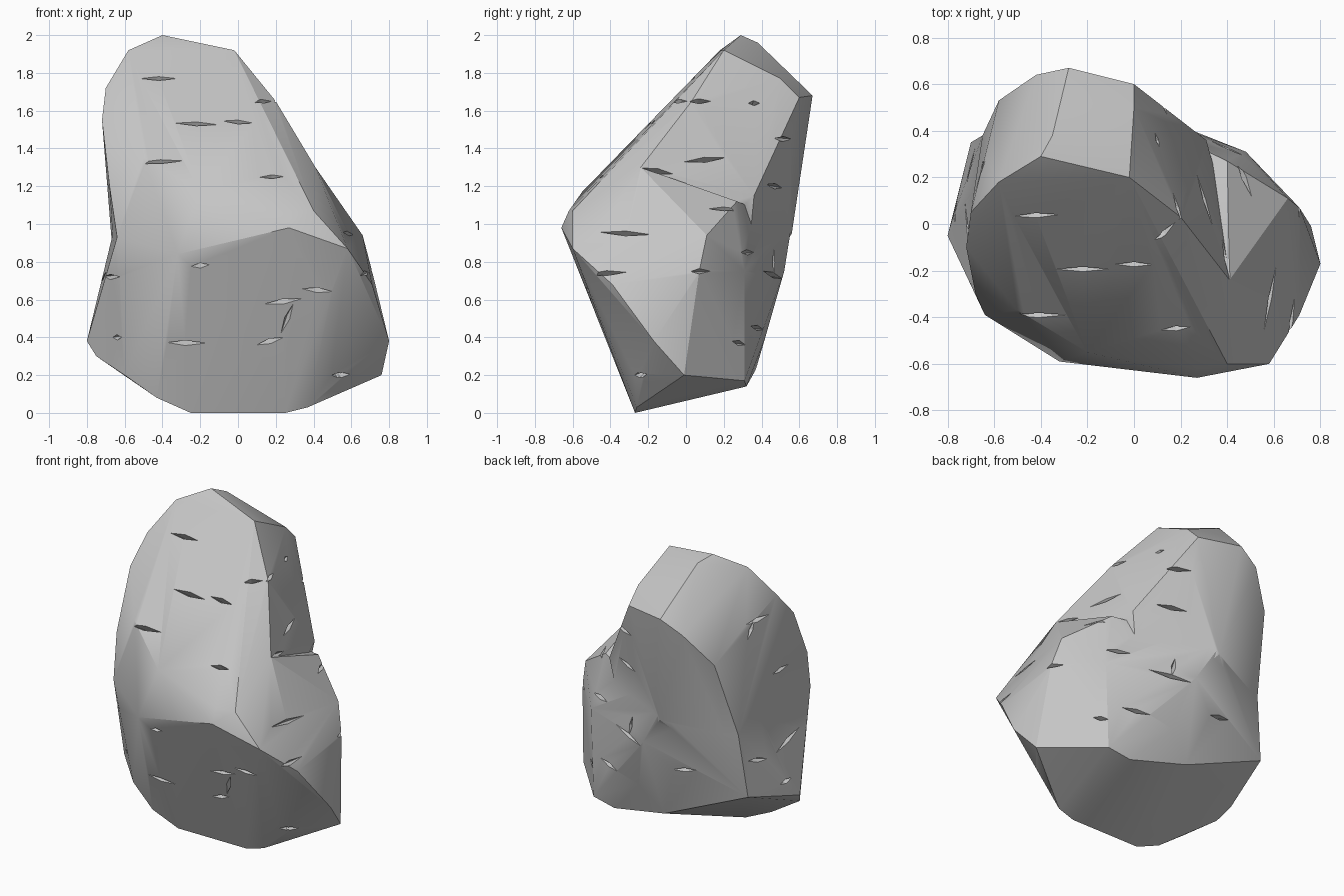
import bpy, bmesh, math
from mathutils import Vector, Matrix
from mathutils.bvhtree import BVHTree

cube = bpy.data.objects.get("Cube")
if cube:
    bpy.data.objects.remove(cube, do_unlink=True)

stone = bpy.data.materials.new("stone_grey")
stone.use_nodes = True
stone.diffuse_color = (0.56, 0.56, 0.56, 1)
stone.node_tree.nodes["Principled BSDF"].inputs["Base Color"].default_value = (0.56, 0.56, 0.56, 1)


def add_object(name, bm):
    bmesh.ops.recalc_face_normals(bm, faces=bm.faces)
    mesh = bpy.data.meshes.new(name)
    bm.to_mesh(mesh)
    bm.free()
    mesh.materials.append(stone)
    obj = bpy.data.objects.new(name, mesh)
    bpy.context.collection.objects.link(obj)
    return obj


def hull_block(name, points):
    """Chiselled convex block spanned by its corner points."""
    bm = bmesh.new()
    for p in points:
        bm.verts.new(p)
    bmesh.ops.convex_hull(bm, input=bm.verts)
    loose = [v for v in bm.verts if not v.link_faces]
    bmesh.ops.delete(bm, geom=loose, context='VERTS')
    return add_object(name, bm)


def apply_boolean(target, tool, operation):
    mod = target.modifiers.new("cut", 'BOOLEAN')
    mod.operation, mod.solver, mod.object = operation, 'EXACT', tool
    mod.use_self = True
    bpy.context.view_layer.update()
    graph = bpy.context.evaluated_depsgraph_get()
    mesh = bpy.data.meshes.new_from_object(target.evaluated_get(graph))
    target.modifiers.clear()
    target.data = mesh
    bpy.data.objects.remove(tool, do_unlink=True)


# Leaning upper block: crown, sloping front, ridge and waist
rock = hull_block("rock", [
    (-.4, .29, 2), (-.58, .18, 1.92), (-.35, .38, 1.96), (-.02, .2, 1.92), (0, .5, 1.77),
    (0, .6, 1.67), (-.28, .67, 1.68), (-.42, .64, 1.6), (-.58, .53, 1.4), (-.7, .05, 1.72),
    (-.72, -.1, 1.55), (-.5, -.37, 1.35), (-.68, -.3, 1.2), (.2, .03, 1.65), (.41, -.24, 1.3),
    (-.2, -.55, 1.17), (.27, -.62, 1.07), (.4, -.6, 1.07), (.27, -.66, .98), (-.32, -.59, .84),
    (-.64, -.39, .93), (.58, -.6, .87), (.31, .36, 1.15), (-.2, .58, 1.2), (-.2, .56, .95),
    (-.67, .22, 1.26), (-.65, .38, .9), (-.64, .3, .55), (.2, .3, .5)])

# Wide lower block: undercut front, flared sides and tilted base
lower = hull_block("lower_block", [
    (-.32, -.59, .84), (.27, -.66, .98), (.58, -.6, .87), (-.7, -.25, .7), (-.64, -.39, .93),
    (-.8, -.05, .38), (-.78, .02, .46), (-.7, .35, .49), (-.75, -.12, .3), (-.6, -.24, .2),
    (-.43, -.28, .08), (-.25, -.27, 0), (.25, -.27, 0), (.37, -.26, .03), (.76, -.01, .2),
    (.8, -.17, .38), (.71, -.39, .68), (.71, .07, .75), (.66, .11, .94), (.4, .27, 1.12),
    (.48, .31, .75), (.46, .31, .17), (.3, .32, .14), (-.1, .37, .23), (.05, .42, .4),
    (-.05, .52, .75), (-.2, .56, 1.0), (-.65, .38, .9), (-.65, .2, 1.0), (.41, -.24, 1.3),
    (.4, -.6, 1.07)])
apply_boolean(rock, lower, 'UNION')

# Thin spindle-shaped cracks: two position values, length, tilt
front = [(-.42, 1.77, .24, 0), (-.22, 1.53, .28, -.05), (0, 1.54, .2, -.1), (-.41, 1.33, .3, .05),
         (.18, 1.25, .16, .05), (.13, 1.65, .16, 0), (-.2, .78, .12, .1), (-.28, .37, .28, 0),
         (.24, .59, .26, .15), (.42, .65, .2, -.1), (.26, .5, .22, 1.2), (.17, .38, .18, .3),
         (.55, .2, .13, .1), (-.64, .4, .08, 0)]
right = [(.07, 1.65, .16, 0), (.36, 1.64, .08, 0), (.1, 1.34, .28, .1), (-.15, 1.28, .22, -.2),
         (-.32, .95, .34, -.05), (.2, 1.08, .22, 0), (.07, .75, .2, 0), (-.42, .74, .26, .05),
         (.28, .37, .12, -.2), (-.25, .2, .1, 0)]
back = [(.1, 1.45, .25, 0), (.1, 1.2, .25, -.1), (.1, .73, .34, -.15),
        (.08, .8, .16, 1.4), (.4, .85, .2, 0), (-.3, .6, .2, .2), (.3, .45, .22, -.1)]
left = [(.2, 1.6, .22, .1), (.25, 1.55, .16, 1.1), (0, 1.2, .22, 0), (-.05, .72, .35, .2),
        (-.3, .72, .18, 0), (.25, .7, .2, -.2), (.05, .5, .14, .1)]
sides = [(front, (0, -1, 0)), (right, (1, 0, 0)), (back, (0, 1, 0)), (left, (-1, 0, 0))]

surface = BVHTree.FromObject(rock, bpy.context.evaluated_depsgraph_get())
cracks = bmesh.new()
for marks, outward in sides:
    out = Vector(outward)
    for u, z, length, tilt in marks:
        start = Vector((u, 0, z)) if out.x == 0 else Vector((0, u, z))
        hit, normal, _, _ = surface.ray_cast(start + out * 3, -out)
        if hit is None:
            continue
        across = Vector((0, 0, 1)).cross(normal).normalized()
        across = Matrix.Rotation(tilt, 3, normal) @ across
        up = normal.cross(across)
        tips = [hit + across * length / 2, hit + up * .018, hit - across * length / 2, hit - up * .018]
        ring = [cracks.verts.new(p + normal * .012) for p in tips]
        for depth in (.06, -.05):
            tip = cracks.verts.new(hit + normal * depth)
            for i in range(4):
                cracks.faces.new((ring[i], ring[(i + 1) % 4], tip))
cutter = add_object("crack_cutter", cracks)
cutter.hide_render = True
apply_boolean(rock, cutter, 'DIFFERENCE')

# Soft shading across shallow edges, crisp at the main ridges
bpy.ops.object.select_all(action='DESELECT')
bpy.context.view_layer.objects.active = rock
rock.select_set(True)
bpy.ops.object.shade_smooth_by_angle(angle=math.radians(24))
